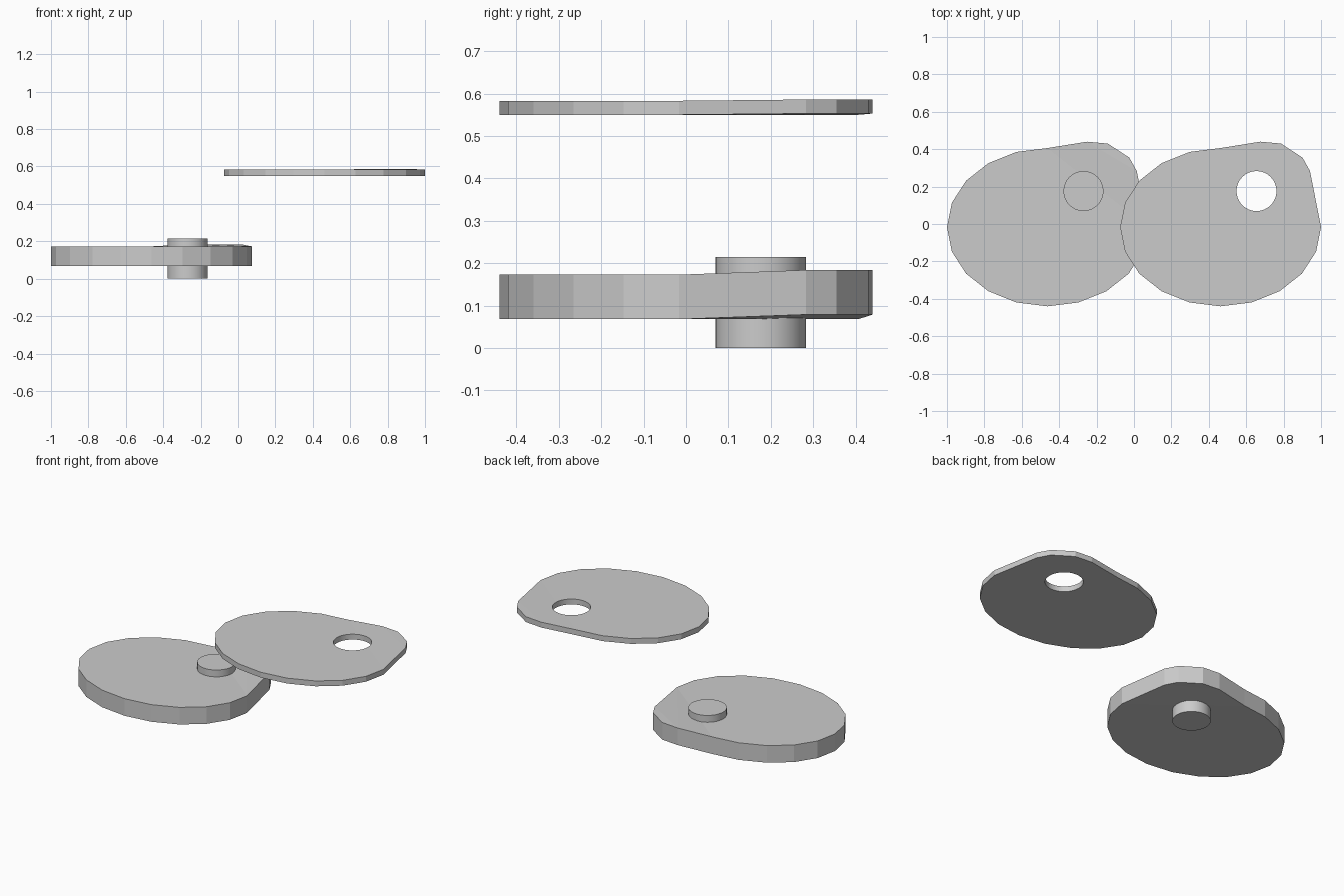
import bpy, bmesh, math

if "Cube" in bpy.data.objects:
    bpy.data.objects.remove(bpy.data.objects["Cube"])

# Low-poly 20-sided oval with one pulled-out, slightly lifted corner
CORNER = {1: (0.478, 0.283), 2: (0.438, 0.355), 3: (0.323, 0.43), 4: (0.212, 0.44)}


def plate(name, cx, z0, z1, lift):
    outline = []
    for i in range(20):
        a = math.radians(18 * i)
        x, y = CORNER.get(i, (0.537 * math.cos(a), -0.017 + 0.423 * math.sin(a)))
        outline.append((cx + x, y, lift if i in CORNER else 0))
    bm = bmesh.new()
    low = [bm.verts.new((x, y, z0 + d)) for x, y, d in outline]
    high = [bm.verts.new((x, y, z1 + d)) for x, y, d in outline]
    caps = [bm.faces.new(low[::-1]), bm.faces.new(high)]
    for i in range(20):
        j = (i + 1) % 20
        bm.faces.new((low[i], low[j], high[j], high[i]))
    bmesh.ops.triangulate(bm, faces=caps)
    mesh = bpy.data.meshes.new(name)
    bm.to_mesh(mesh)
    bm.free()
    ob = bpy.data.objects.new(name, mesh)
    bpy.context.collection.objects.link(ob)
    return ob


def cylinder(name, x, y, z0, z1):
    bpy.ops.mesh.primitive_cylinder_add(vertices=32, radius=0.107, depth=z1 - z0,
                                        location=(x, y, (z0 + z1) / 2))
    ob = bpy.context.object
    ob.name = name
    bpy.ops.object.shade_smooth_by_angle(angle=math.radians(30))
    return ob


# Thick lower plate with its pin
plate("lower_plate", -0.463, 0.068, 0.173, 0.011)
cylinder("pin", -0.27, 0.176, 0.0, 0.215)

# Thin upper plate with a matching hole
upper = plate("upper_plate", 0.463, 0.55, 0.583, 0.003)
cutter = cylinder("hole_cutter", 0.655, 0.176, 0.45, 0.7)
cut = upper.modifiers.new("hole", 'BOOLEAN')
cut.operation = 'DIFFERENCE'
cut.solver = 'EXACT'
cut.object = cutter
bpy.context.view_layer.objects.active = upper
bpy.ops.object.modifier_apply(modifier=cut.name)
bpy.data.objects.remove(cutter, do_unlink=True)
